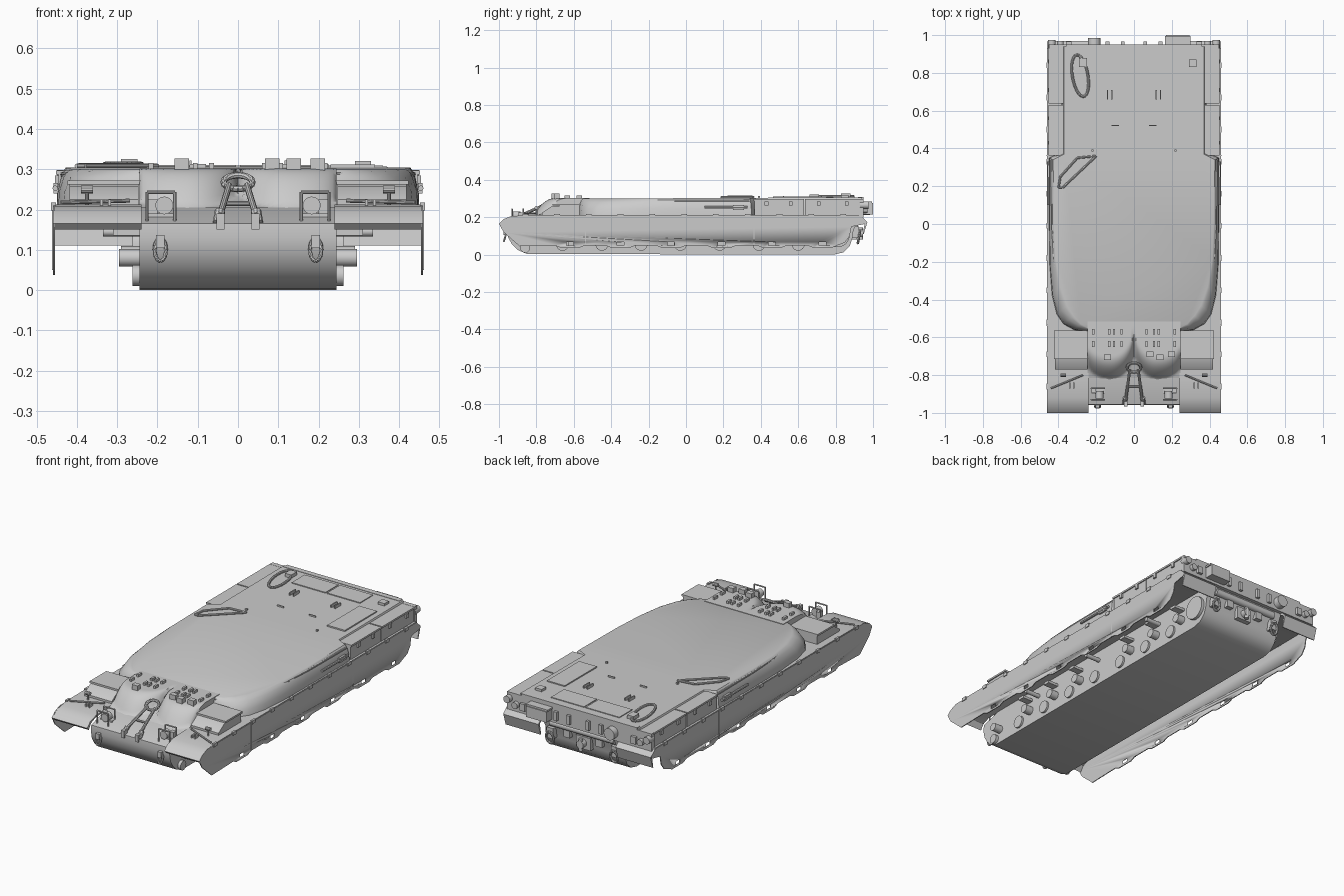
import bpy, bmesh, math
from mathutils import Vector, Matrix

def finish(name, bm, mirror=False, angle=0.6):
    bmesh.ops.recalc_face_normals(bm, faces=bm.faces[:])
    for f in bm.faces:
        f.smooth = True
    for e in bm.edges:
        e.smooth = e.calc_face_angle(0) < angle
    me = bpy.data.meshes.new(name)
    bm.to_mesh(me)
    bm.free()
    ob = bpy.data.objects.new(name, me)
    bpy.context.collection.objects.link(ob)
    if mirror:
        ob.modifiers.new("mirror", 'MIRROR')
    return ob

def loft(name, rings, mirror=False, angle=0.6):
    bm = bmesh.new()
    vs = [[bm.verts.new(p) for p in r] for r in rings]
    n = len(vs[0])
    for a, b in zip(vs, vs[1:]):
        for i in range(n):
            bm.faces.new((a[i], a[(i + 1) % n], b[(i + 1) % n], b[i]))
    bm.faces.new(vs[0])
    bm.faces.new(vs[-1])
    return finish(name, bm, mirror, angle)

def side_profile(name, yz, x0, x1, mirror=False, angle=0.6):
    return loft(name, [[(x, y, z) for y, z in yz] for x in (x0, x1)], mirror, angle)

def boxes(name, items, mirror=False):
    """items: (x0, x1, y0, y1, z0, z1)"""
    bm = bmesh.new()
    for x0, x1, y0, y1, z0, z1 in items:
        m = Matrix.Translation(((x0 + x1) / 2, (y0 + y1) / 2, (z0 + z1) / 2)) @ Matrix.Diagonal((x1 - x0, y1 - y0, z1 - z0, 1))
        bmesh.ops.create_cube(bm, size=1, matrix=m)
    return finish(name, bm, mirror)

def rods(name, segs, mirror=False, sides=16):
    """segs: (start, end, radius)"""
    bm = bmesh.new()
    for a, b, r in segs:
        a, b = Vector(a), Vector(b)
        d = b - a
        m = Matrix.Translation((a + b) / 2) @ d.to_track_quat('Z', 'Y').to_matrix().to_4x4()
        bmesh.ops.create_cone(bm, cap_ends=True, segments=sides, radius1=r, radius2=r, depth=d.length, matrix=m)
    return finish(name, bm, mirror)

def pipe(name, pts, r, closed=False, mirror=False):
    q = pts + pts[:1] if closed else pts
    return rods(name, [(a, b, r) for a, b in zip(q, q[1:])], mirror, 8)

def ellipse(c, u, v, n=20):
    c, u, v = Vector(c), Vector(u), Vector(v)
    return [c + u * math.cos(t * math.tau / n) + v * math.sin(t * math.tau / n) for t in range(n)]

# lower hull tub with rounded nose and tail
side_profile("lower_hull", [(-0.955, 0.165), (-0.958, 0.13), (-0.95, 0.09), (-0.93, 0.055), (-0.90, 0.025),
             (-0.85, 0.004), (0.79, 0.0), (0.84, 0.012), (0.875, 0.045), (0.89, 0.09), (0.895, 0.13),
             (0.93, 0.20), (0.93, 0.22), (-0.82, 0.205)], -0.245, 0.245)

# cast glacis with two rounded lobes and a valley between them
bm = bmesh.new()
bmesh.ops.create_grid(bm, x_segments=48, y_segments=48, size=1)
for v in bm.verts:
    x, y = v.co.x * 0.245, -0.735 + v.co.y * 0.22
    d = (abs(x) - 0.125) / 0.125
    edge = -0.82 + (0.17 if d < 0 else 0.09) * (1 - math.sqrt(max(0, 1 - d * d)))
    t = min(1, max(0, (y - edge) / 0.12))
    base = 0.163 + 0.3 * (y + 0.955)
    v.co = (x, y, base + (0.302 - base) * math.sin(t * math.pi / 2))
rim = [e for e in bm.edges if e.is_boundary]
for v in bmesh.ops.extrude_edge_only(bm, edges=rim)["geom"]:
    if isinstance(v, bmesh.types.BMVert):
        v.co.z = 0.155
finish("glacis", bm, angle=0.9)

# upper hull: plan outlines lofted from the fender to the roof
low = [(0.245, -0.575), (0.32, -0.56), (0.375, -0.53), (0.41, -0.48), (0.435, -0.38), (0.447, -0.22),
       (0.45, 0), (0.45, 0.35), (0.385, 0.38), (0.385, 0.94)]
top = [(0.235, -0.555), (0.28, -0.53), (0.32, -0.485), (0.355, -0.43), (0.39, -0.33), (0.415, -0.18),
       (0.425, 0), (0.428, 0.34), (0.37, 0.37), (0.37, 0.94)]
def ring(f, z0, z1):
    pts = [(a[0] + (b[0] - a[0]) * f, a[1] + (b[1] - a[1]) * f) for a, b in zip(low, top)]
    pts += [(-x, y) for x, y in reversed(pts)]
    return [(x, y, z0 + (z1 - z0) * (y + 0.575) / 1.515) for x, y in pts]
loft("upper_hull", [ring(0, 0.2, 0.2), ring(0.1, 0.245, 0.245), ring(0.45, 0.28, 0.285),
                    ring(0.8, 0.295, 0.301), ring(1, 0.299, 0.307)], angle=0.75)
pipe("roof_edge_rail", [(x + 0.008, y, 0.288) for x, y in top[:8]], 0.006, mirror=True)

# fenders with sloping front mudguards and rear flaps
side_profile("fender", [(-0.82, 0.213), (-0.92, 0.207), (-0.97, 0.192), (-1.0, 0.165), (-0.985, 0.15), (-0.965, 0.18),
             (-0.92, 0.198), (0.92, 0.2), (0.957, 0.175), (0.945, 0.11), (0.95, 0.11), (0.97, 0.175), (0.93, 0.213)],
             0.24, 0.458, True)

# side skirts with scalloped lower edge and step holes
edge = []
for y in (-0.62, -0.35, -0.08, 0.19, 0.46, 0.73):
    edge += [(y - 0.08, 0.05), (y - 0.05, 0.037), (y + 0.05, 0.037), (y + 0.08, 0.05)]
skirt = side_profile("side_skirt", [(-0.93, 0.208), (-0.975, 0.19), (-1.0, 0.165), (-0.975, 0.12), (-0.89, 0.045)] + edge +
                     [(0.85, 0.065), (0.875, 0.10), (0.885, 0.15), (0.96, 0.165), (0.965, 0.18), (0.93, 0.21)], 0.455, 0.46)
cut = boxes("skirt_cutter", [(0.4, 0.5, y - 0.018, y + 0.018, 0.048, 0.068) for y in (-0.62, -0.35, -0.08, 0.19, 0.46, 0.73)])
cut.hide_render = True
cut.hide_set(True)
mod = skirt.modifiers.new("holes", 'BOOLEAN')
mod.operation, mod.object, mod.solver = 'DIFFERENCE', cut, 'EXACT'
skirt.modifiers.new("mirror", 'MIRROR')
boxes("skirt_hinges", [(0.452, 0.464, -0.86 + i * 0.17 - 0.015, -0.86 + i * 0.17 + 0.015, 0.198, 0.217) for i in range(11)], True)
boxes("skirt_seams", [(0.459, 0.462, y, y + 0.006, 0.05, 0.205) for y in (-0.54, 0.36)], True)

# front stowage boxes on the fenders
side_profile("front_stowage_box", [(-0.77, 0.21), (-0.77, 0.225), (-0.72, 0.258), (-0.57, 0.27), (-0.57, 0.21)], 0.247, 0.418, True)
boxes("stowage_lid", [(0.242, 0.424, -0.715, -0.565, 0.262, 0.272)], True)

# rear sponson bins with lids, straps and side tools
boxes("rear_side_bin", [(0.375, 0.446, 0.365, 0.63, 0.21, 0.287), (0.375, 0.446, 0.637, 0.925, 0.21, 0.287)], True)
boxes("rear_bin_lid", [(0.37, 0.452, 0.362, 0.63, 0.287, 0.297), (0.37, 0.452, 0.637, 0.93, 0.287, 0.297)], True)
boxes("bin_latches", [(0.445, 0.455, y, y + 0.02, 0.262, 0.285) for y in (0.42, 0.55, 0.7, 0.85)], True)
rods("side_tool", [((0.454, 0.1, 0.253), (0.454, 0.33, 0.253), 0.007)], True, 8)
boxes("tool_blade", [(0.447, 0.458, 0.25, 0.31, 0.24, 0.266)], True)

# rear plate, boxes, lamps, hooks
boxes("rear_plate", [(-0.45, 0.45, 0.925, 0.95, 0.2, 0.298), (-0.36, 0.36, 0.92, 0.95, 0.29, 0.309)])
boxes("rear_phone_box", [(0.17, 0.295, 0.95, 1.0, 0.215, 0.275), (0.165, 0.3, 0.95, 0.995, 0.275, 0.285)])
rods("rear_round_cap", [((-0.21, 0.94, 0.245), (-0.21, 0.985, 0.245), 0.033)], sides=24)
rods("rear_lamp", [((0.435, 0.93, 0.265), (0.435, 0.975, 0.265), 0.02), ((0.39, 0.95, 0.24), (0.39, 0.97, 0.24), 0.018)], True)
boxes("rear_brackets", [(0.05, 0.07, 0.94, 0.965, 0.22, 0.27), (0.13, 0.15, 0.94, 0.965, 0.22, 0.27), (0.33, 0.36, 0.94, 0.965, 0.22, 0.26),
                        (0.18, 0.22, 0.88, 0.925, 0.09, 0.15), (0.08, 0.12, 0.88, 0.92, 0.12, 0.18)], True)
pipe("rear_tow_ring", ellipse((0.2, 0.925, 0.095), (0.022, 0, 0), (0, 0.006, 0.033)), 0.007, True, True)
boxes("tow_hook_mount", [(-0.045, 0.045, 0.88, 0.915, 0.08, 0.15)])
rods("tow_hook", [((0, 0.9, 0.115), (0, 0.945, 0.115), 0.022), ((0, 0.935, 0.08), (0, 0.935, 0.145), 0.012)])
rods("rear_tube", [((-0.2, 0.915, 0.18), (0.2, 0.915, 0.18), 0.02)])

# running gear mounts on the hull sides
ys = [-0.66 + i * 0.21 for i in range(7)]
rods("axle_housing", [((0.24, y, 0.055), (0.256, y, 0.055), 0.034) for y in ys], True, 24)
rods("bump_stop", [((0.24, y + 0.09, 0.085), (0.29, y + 0.09, 0.085), 0.024) for y in ys if abs(y) > 0.15], True)
boxes("bump_bracket", [(0.24, 0.31, y + 0.07, y + 0.11, 0.135, 0.15) for y in ys if abs(y) > 0.15], True)
rods("return_roller_hub", [((0.24, y, 0.145), (0.335, y, 0.145), 0.012) for y in (-0.5, 0.0, 0.5)], True)
rods("idler_mount", [((0.24, -0.86, 0.036), (0.262, -0.86, 0.036), 0.026), ((0.24, -0.82, 0.08), (0.295, -0.82, 0.08), 0.022)], True)
rods("final_drive", [((0.24, 0.81, 0.105), (0.262, 0.81, 0.105), 0.065)], True, 32)

# headlights with guards, tow shackles at the nose
rods("headlight", [((0.183, -0.925, 0.21), (0.183, -0.885, 0.21), 0.022)], True, 24)
boxes("headlight_base", [(0.155, 0.225, -0.9, -0.86, 0.17, 0.19), (0.2, 0.225, -0.895, -0.87, 0.18, 0.225)], True)
for k, y in enumerate((-0.93, -0.87)):
    pipe("headlight_guard_" + str(k), [(0.157, y, 0.165), (0.157, y, 0.243), (0.226, y, 0.243), (0.226, y, 0.165)], 0.004, mirror=True)
pipe("front_tow_shackle", ellipse((0.193, -0.965, 0.1), (0.014, 0, 0), (0, 0.008, 0.028)), 0.005, True, True)
boxes("shackle_mount", [(0.182, 0.204, -0.975, -0.95, 0.105, 0.137)], True)

# travel lock on the glacis
rods("travel_lock_legs", [((0.045, -0.94, 0.185), (0.022, -0.77, 0.26), 0.008), ((0.05, -0.95, 0.165), (0.045, -0.92, 0.195), 0.013),
                          ((0.035, -0.86, 0.215), (0, -0.86, 0.215), 0.006)], True, 10)
pipe("travel_lock_clamp", ellipse((0, -0.76, 0.268), (0.036, 0, 0), (0, 0.025, 0.017)), 0.008, True)
boxes("lock_feet", [(0.034, 0.054, -0.965, -0.935, 0.15, 0.19)], True)

# mirrors, rods and clips on the front fenders
rods("fender_marker", [((0.375, -0.8, 0.21), (0.375, -0.8, 0.25), 0.005), ((0.36, -0.8, 0.25), (0.39, -0.8, 0.25), 0.01),
                       ((0.27, -0.8, 0.222), (0.44, -0.87, 0.217), 0.005)], True, 10)
boxes("fender_clips", [(x, x + 0.008, -0.87, -0.84, 0.208, 0.225) for x in (0.315, 0.335)], True)

# periscopes and hatch fittings
boxes("periscopes", [(x - 0.018, x + 0.018, y - 0.014, y + 0.014, 0.29, 0.327)
                     for x, y in ((-0.14, -0.705), (0.085, -0.69), (0.138, -0.705), (0.198, -0.69))])
boxes("hatch_lugs", [(x, x + 0.012, y - 0.015, y + 0.015, 0.298, 0.316) for x in (0.06, 0.1, 0.125, 0.21) for y in (-0.635, -0.57)], True)

# engine deck covers and roof fittings
boxes("engine_covers", [(-0.215, -0.005, 0.785, 0.9, 0.3, 0.311), (0.005, 0.21, 0.785, 0.9, 0.3, 0.311), (0.23, 0.34, 0.465, 0.75, 0.3, 0.312)])
boxes("roof_hooks", [(0.115, 0.121, 0.66, 0.71, 0.304, 0.322), (0.137, 0.143, 0.66, 0.71, 0.304, 0.322),
                     (0.08, 0.12, 0.518, 0.524, 0.304, 0.313), (0.215, 0.225, 0.385, 0.395, 0.3, 0.313)], True)
boxes("rear_roof_box", [(-0.29, -0.25, 0.83, 0.88, 0.3, 0.326), (0.29, 0.33, 0.83, 0.87, 0.3, 0.32)])
pipe("exhaust_rim", ellipse((-0.285, 0.785, 0.312), (0.04, 0.01, 0), (-0.02, 0.11, 0), 28), 0.007, True)
pipe("stowed_frame", [(-0.4, 0.19, 0.308), (-0.39, 0.25, 0.31), (-0.3, 0.35, 0.31), (-0.2, 0.36, 0.308), (-0.38, 0.19, 0.308)], 0.006, True)
